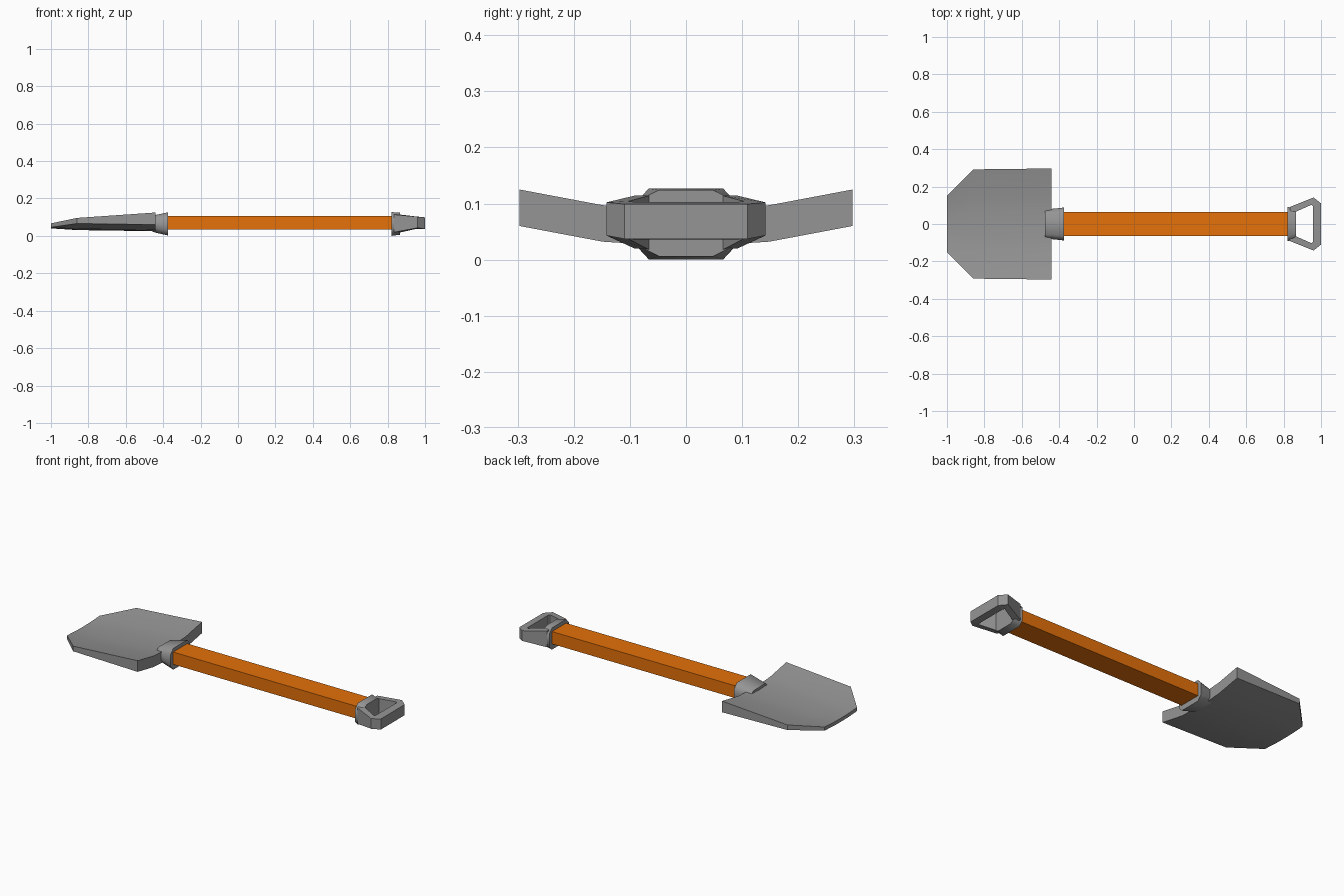
import bpy, bmesh, math

if "Cube" in bpy.data.objects:
    bpy.data.objects.remove(bpy.data.objects["Cube"])


def material(name, rgb):
    m = bpy.data.materials.new(name)
    m.diffuse_color = (*rgb, 1)
    m.use_nodes = True
    m.node_tree.nodes["Principled BSDF"].inputs["Base Color"].default_value = m.diffuse_color
    return m


steel = material("steel", (0.30, 0.30, 0.30))
orange = material("orange", (0.78, 0.165, 0.003))


def loft(name, rings, mat, closed=False, smooth=None):
    """Skin equal-length rings of points; cap the ends unless closed."""
    bm = bmesh.new()
    vs = [[bm.verts.new(p) for p in r] for r in rings]
    n = len(vs[0])
    pairs = list(zip(vs, vs[1:])) + ([(vs[-1], vs[0])] if closed else [])
    for a, b in pairs:
        for i in range(n):
            j = (i + 1) % n
            bm.faces.new((a[i], a[j], b[j], b[i]))
    if not closed:
        bm.faces.new(vs[0])
        bm.faces.new(vs[-1])
    bmesh.ops.recalc_face_normals(bm, faces=bm.faces)
    me = bpy.data.meshes.new(name)
    bm.to_mesh(me)
    bm.free()
    me.materials.append(mat)
    ob = bpy.data.objects.new(name, me)
    bpy.context.collection.objects.link(ob)
    if smooth:
        bpy.context.view_layer.objects.active = ob
        ob.select_set(True)
        bpy.ops.object.shade_smooth_by_angle(angle=math.radians(smooth))
        ob.select_set(False)
    return ob


def octagon(x, w, zlo, zhi, cy=0.024, cz=0.026):
    """Chamfered rectangle section across the shaft."""
    a = w - cy
    return [(x, -a, zlo), (x, a, zlo), (x, w, zlo + cz), (x, w, zhi - cz),
            (x, a, zhi), (x, -a, zhi), (x, -w, zhi - cz), (x, -w, zlo + cz)]


# Blade: dished sections, thick at the back and thin at the tip
def blade_section(x, w, bottom, edge, thick):
    fr = [(-1, 1), (-0.5, 0.2), (-0.24, 0.06), (0, 0),
          (0.24, 0.06), (0.5, 0.2), (1, 1)]
    low = [(x, f * w, bottom + (edge - bottom) * h) for f, h in fr]
    return low + [(px, py, pz + thick) for px, py, pz in reversed(low)]


loft("blade", [blade_section(-1.0, 0.15, 0.040, 0.046, 0.021),
               blade_section(-0.86, 0.292, 0.031, 0.066, 0.030),
               blade_section(-0.44, 0.297, 0.025, 0.060, 0.065)],
     steel, smooth=25)

# Socket joining blade and shaft
loft("socket", [octagon(-0.475, 0.076, 0.030, 0.103, 0.02, 0.02),
                octagon(-0.44, 0.081, 0.017, 0.112),
                octagon(-0.373, 0.088, 0.002, 0.126)], steel, smooth=60)

# Shaft
loft("shaft", [[(x, -0.065, 0.033), (x, 0.065, 0.033),
                (x, 0.065, 0.105), (x, -0.065, 0.105)]
               for x in (-0.385, 0.83)], orange)

# Grip base
loft("grip_base", [octagon(0.82, 0.09, 0.0, 0.127),
                   octagon(0.866, 0.088, 0.006, 0.124, 0.04, 0.02)],
     steel, smooth=60)

# Grip loop: outer (x, y, z low, z high), then inner
half = [((0.835, 0.092, 0.020, 0.114), (0.866, 0.066, 0.018, 0.114)),
        ((0.96, 0.142, 0.043, 0.102), (0.95, 0.103, 0.037, 0.104)),
        ((1.0, 0.11, 0.037, 0.099), (0.957, 0.094, 0.036, 0.103))]


def grip_section(pair, s):
    (ox, oy, ol, oh), (ix, iy, il, ih) = pair
    return [(ox, s * oy, ol), (ox, s * oy, oh),
            (ix, s * iy, ih), (ix, s * iy, il)]


loft("grip_loop", [grip_section(p, -1) for p in half] +
     [grip_section(p, 1) for p in reversed(half)], steel, closed=True)
